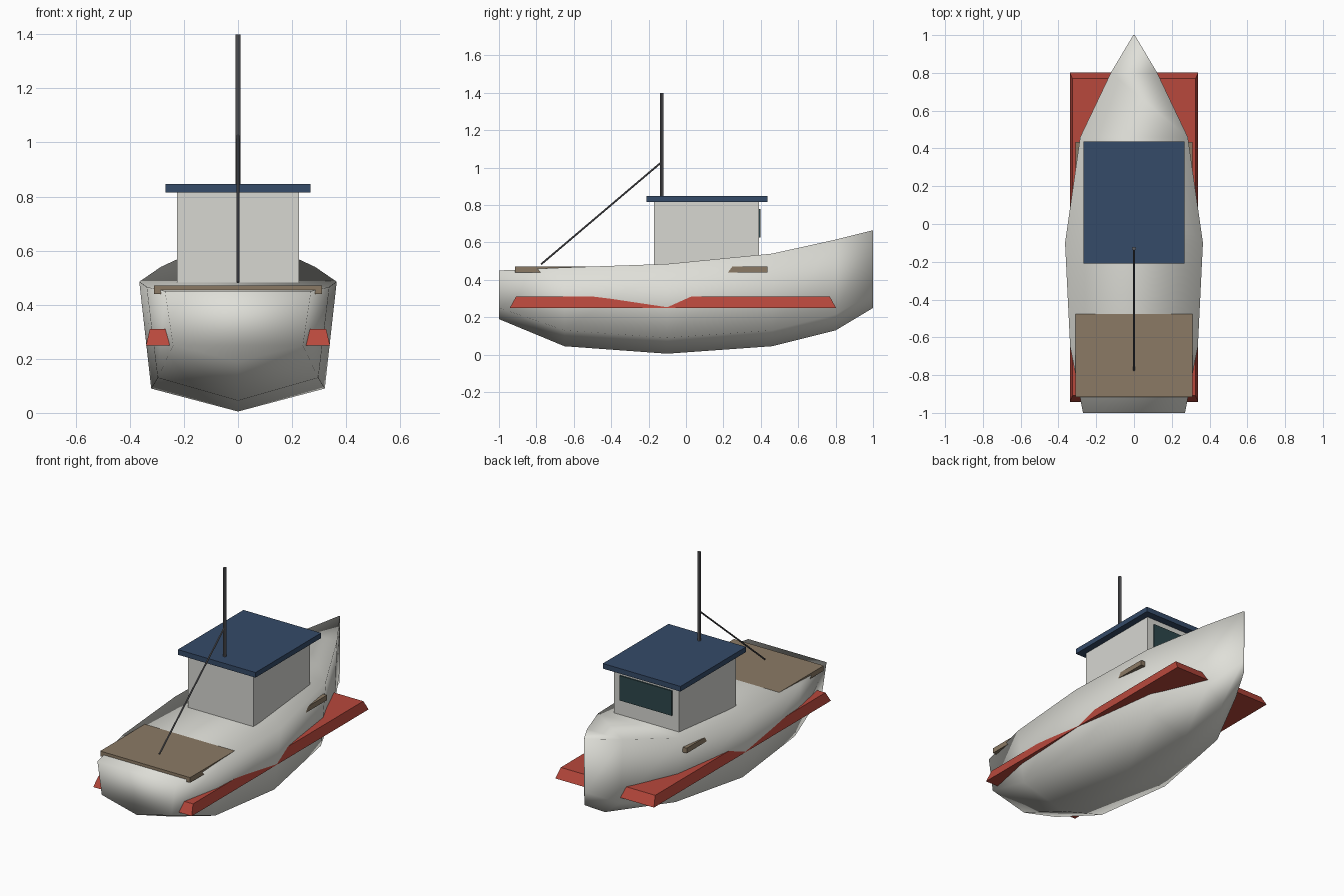
import bpy, bmesh, math
from mathutils import Vector

if "Cube" in bpy.data.objects:
    bpy.data.objects.remove(bpy.data.objects["Cube"])


def material(name, rgb):
    m = bpy.data.materials.new(name)
    m.diffuse_color = (*rgb, 1)
    m.use_nodes = True
    m.node_tree.nodes["Principled BSDF"].inputs["Base Color"].default_value = m.diffuse_color
    return m


WHITE = material("hull_white", (0.74, 0.74, 0.69))
CABIN = material("cabin_white", (0.68, 0.68, 0.64))
RED = material("red_trim", (0.48, 0.065, 0.045))
BLUE = material("roof_blue", (0.035, 0.07, 0.14))
BROWN = material("deck_wood", (0.26, 0.195, 0.13))
GLASS = material("dark_glass", (0.026, 0.062, 0.07))
STEEL = material("mast_grey", (0.13, 0.13, 0.14))


def finish(name, bm, mat):
    bmesh.ops.recalc_face_normals(bm, faces=bm.faces)
    me = bpy.data.meshes.new(name)
    bm.to_mesh(me)
    bm.free()
    me.materials.append(mat)
    ob = bpy.data.objects.new(name, me)
    bpy.context.collection.objects.link(ob)
    return ob


def box(name, x, y, z, mat, taper=(0, 0)):
    """Box from (min, max) ranges; taper pulls the top face inwards."""
    bm = bmesh.new()
    bmesh.ops.create_cube(bm, size=1)
    for v in bm.verts:
        top = v.co.z > 0
        for i, r in enumerate((x, y, z)):
            s = 1 if v.co[i] > 0 else -1
            v.co[i] = r[1] if s > 0 else r[0]
            if top and i < 2:
                v.co[i] -= s * taper[i]
    return finish(name, bm, mat)


def rod(name, a, b, radius, mat):
    a, b = Vector(a), Vector(b)
    bm = bmesh.new()
    bmesh.ops.create_cone(bm, cap_ends=True, segments=8, radius1=radius,
                          radius2=radius, depth=(b - a).length)
    ob = finish(name, bm, mat)
    ob.location = (a + b) / 2
    ob.rotation_euler = (b - a).to_track_quat('Z', 'Y').to_euler()
    return ob


# Hull stations: y, sheer half width, sheer z, chine half width, chine z, keel z
STATIONS = [
    (-1.00, 0.270, 0.450, 0.240, 0.250, 0.190),
    (-0.65, 0.338, 0.466, 0.297, 0.130, 0.045),
    (-0.10, 0.365, 0.485, 0.321, 0.090, 0.005),
    (0.46, 0.285, 0.540, 0.250, 0.130, 0.045),
    (0.80, 0.123, 0.615, 0.108, 0.215, 0.130),
    (1.00, 0.004, 0.665, 0.003, 0.330, 0.250),
]
bm = bmesh.new()
rings = [[bm.verts.new(p) for p in ((-w, y, zs), (-c, y, zc), (0, y, zk),
                                    (c, y, zc), (w, y, zs))]
         for y, w, zs, c, zc, zk in STATIONS]
for r, s in zip(rings, rings[1:]):
    for i in range(5):
        j = (i + 1) % 5
        bm.faces.new((r[i], r[j], s[j], s[i]))
bm.faces.new(rings[0])
bm.faces.new(rings[-1])
for f in bm.faces:
    f.smooth = True
finish("hull", bm, WHITE)

# Slabs running through the hull and showing at its ends and sides
box("rubbing_strake", (-0.34, 0.34), (-0.942, 0.802), (0.25, 0.31), RED, (0.014, 0.033))
box("deck_boards", (-0.31, 0.31), (-0.915, 0.435), (0.44, 0.472), BROWN)

# Wheelhouse
box("cabin", (-0.225, 0.225), (-0.17, 0.39), (0.44, 0.815), CABIN)
box("cabin_roof", (-0.268, 0.268), (-0.21, 0.437), (0.815, 0.847), BLUE)
box("windscreen", (-0.18, 0.18), (0.389, 0.398), (0.625, 0.78), GLASS)

# Rigging
rod("mast", (0, -0.13, 0.84), (0, -0.13, 1.4), 0.01, STEEL)
rod("mast_stay", (0, -0.775, 0.483), (0, -0.13, 1.03), 0.005, STEEL)
